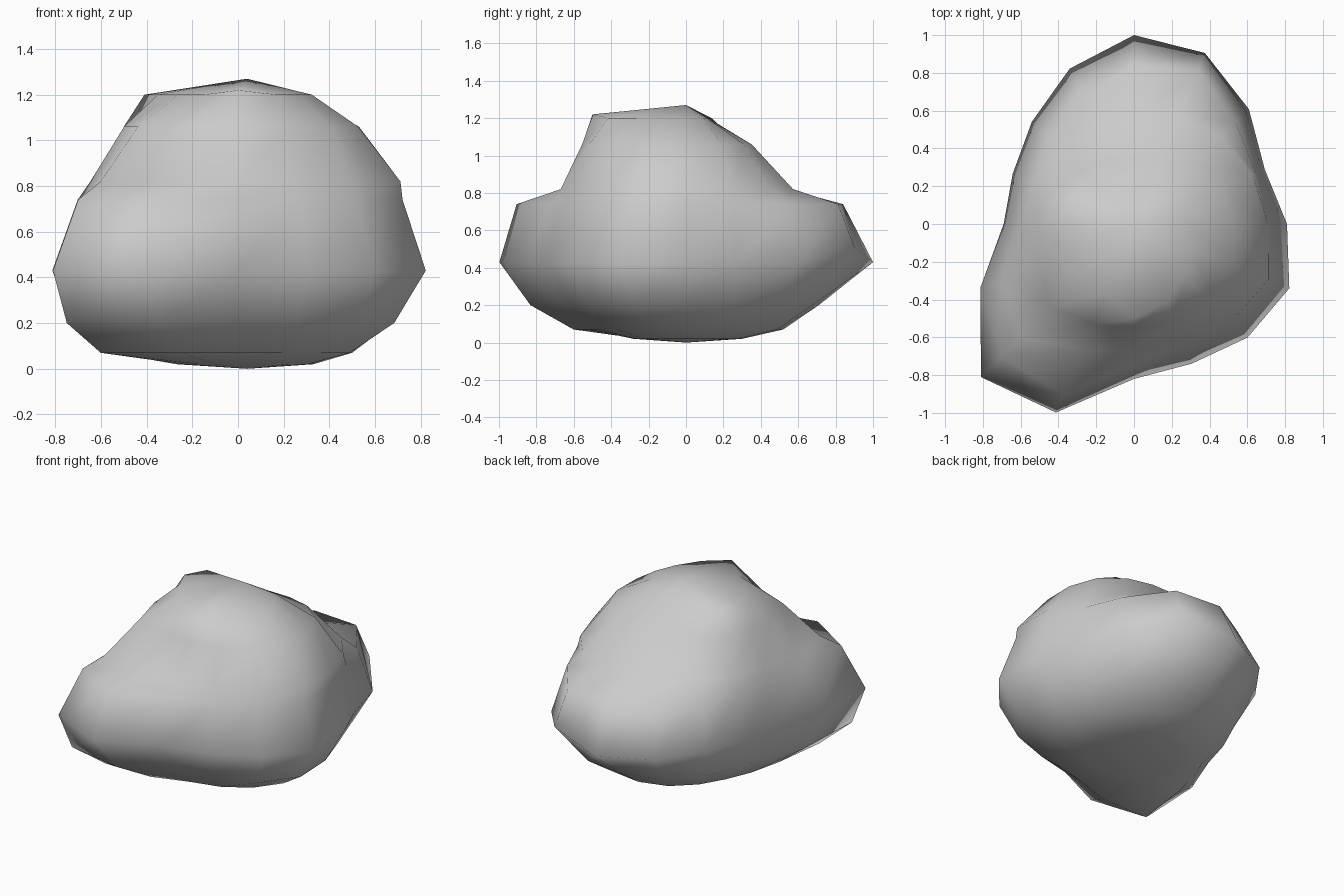
import bpy, bmesh
from math import cos, sin, pi

SIDES = 16
# Boulder contours: height -> radii, counter-clockwise starting at +x
CONTOURS = {
    0.02: (.33, .31, .30, .30, .30, .28, .27, .27, .27, .26, .24, .26, .28, .29, .31, .33),
    0.07: (.50, .49, .51, .53, .52, .50, .47, .46, .50, .60, .85, .65, .52, .51, .52, .53),
    0.20: (.67, .64, .68, .73, .71, .68, .63, .59, .61, .79, 1.06, .90, .67, .66, .73, .74),
    0.43: (.81, .75, .86, .98, 1.0, .89, .765, .695, .69, .88, 1.146, 1.08, .82, .80, .85, .89),
    0.74: (.72, .70, .76, .88, .84, .73, .64, .61, .62, .76, .99, .98, .74, .70, .73, .78),
    0.82: (.71, .68, .66, .62, .54, .52, .54, .57, .60, .70, .85, .72, .67, .66, .70, .77),
    1.06: (.53, .50, .44, .38, .35, .36, .40, .46, .50, .54, .62, .57, .555, .56, .57, .57),
    1.20: (.28, .24, .16, .12, .11, .13, .17, .36, .41, .38, .37, .40, .50, .45, .38, .35),
}

bm = bmesh.new()


def ring(z, radii):
    return [bm.verts.new((r * cos(2 * pi * i / SIDES), r * sin(2 * pi * i / SIDES), z))
            for i, r in enumerate(radii)]


# Skin the contours, then close with a bottom and a top point
rings = [ring(z, radii) for z, radii in CONTOURS.items()]
base = bm.verts.new((0.04, 0, 0))
peak = bm.verts.new((0.04, 0, 1.27))
for i in range(SIDES):
    j = (i + 1) % SIDES
    for a, b in zip(rings, rings[1:]):
        bm.faces.new((a[i], a[j], b[j], b[i]))
    bm.faces.new((base, rings[0][j], rings[0][i]))
    bm.faces.new((peak, rings[-1][i], rings[-1][j]))
# Front lip of the flat top sits slightly higher; back knob peaks above mid height
rings[-1][12].co.z = 1.22
rings[3][3].co.z = 0.50
bmesh.ops.recalc_face_normals(bm, faces=bm.faces)
for f in bm.faces:
    f.smooth = True

# Boulder object
mesh = bpy.data.meshes.new("boulder")
bm.to_mesh(mesh)
bm.free()
bpy.context.collection.objects.link(bpy.data.objects.new("boulder", mesh))
